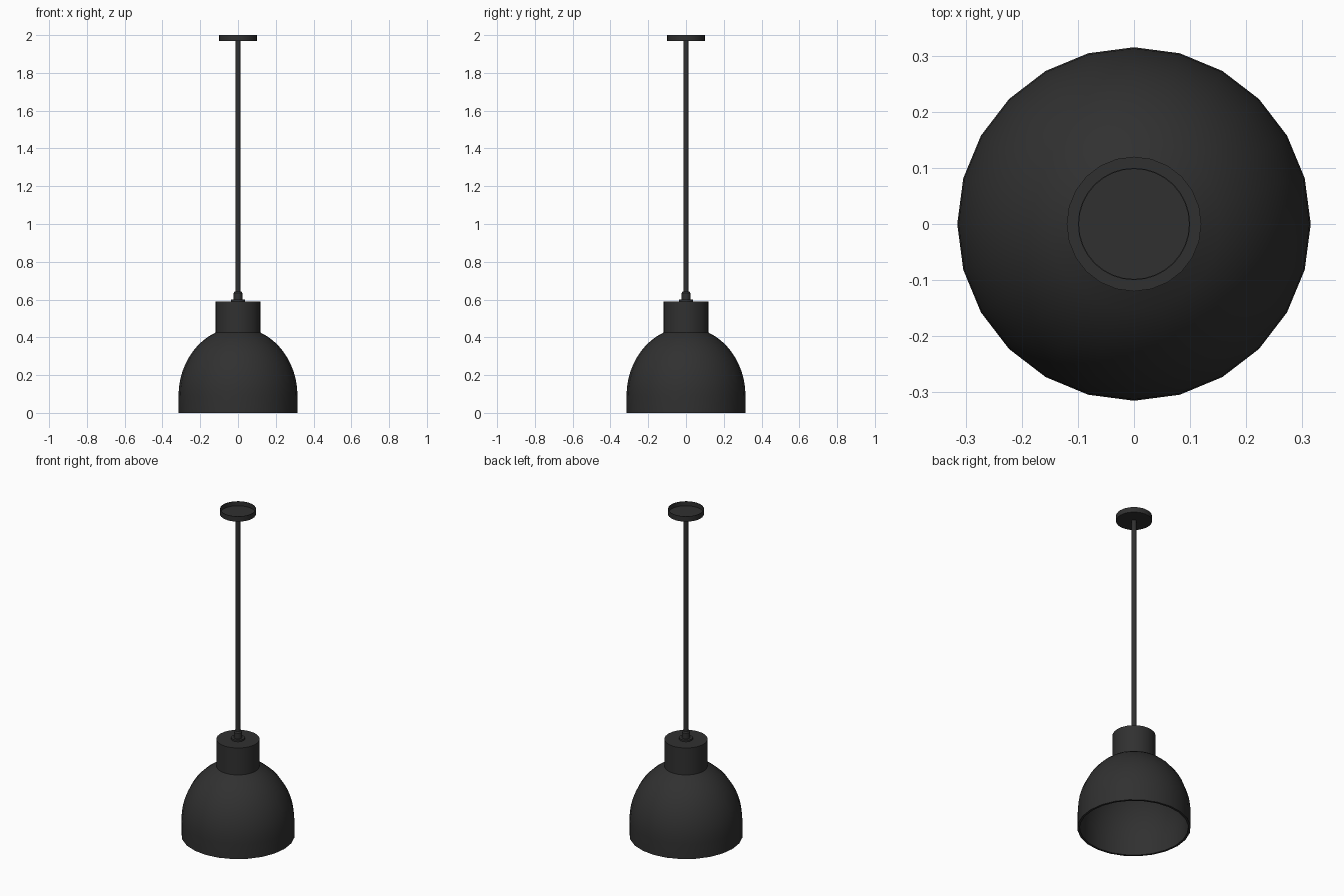
import bpy, bmesh, math

if "Cube" in bpy.data.objects:
    bpy.data.objects.remove(bpy.data.objects["Cube"])


def lathe(name, profile, sides):
    """Spin an (r, z) profile around the z axis; r = 0 ends close to a point."""
    bm = bmesh.new()
    rings = []
    for r, z in profile:
        if r == 0:
            rings.append([bm.verts.new((0, 0, z))] * sides)
        else:
            rings.append([bm.verts.new((r * math.cos(2 * math.pi * i / sides),
                                        r * math.sin(2 * math.pi * i / sides), z))
                          for i in range(sides)])
    for a, b in zip(rings, rings[1:]):
        for i in range(sides):
            j = (i + 1) % sides
            bm.faces.new(dict.fromkeys((a[i], a[j], b[j], b[i])))
    bmesh.ops.recalc_face_normals(bm, faces=bm.faces)
    mesh = bpy.data.meshes.new(name)
    bm.to_mesh(mesh)
    bm.free()
    obj = bpy.data.objects.new(name, mesh)
    bpy.context.collection.objects.link(obj)
    obj.data.materials.append(black)
    bpy.ops.object.select_all(action='DESELECT')
    obj.select_set(True)
    bpy.context.view_layer.objects.active = obj
    bpy.ops.object.shade_smooth_by_angle(angle=math.radians(35))
    return obj


def dome(radius, height, neck, steps=10):
    """Elliptical arc from the straight rim band up to the neck radius."""
    end = math.acos(neck / radius)
    return [(radius * math.cos(end * k / steps),
             0.09 + height * math.sin(end * k / steps)) for k in range(steps + 1)]


black = bpy.data.materials.new("black_metal")
black.diffuse_color = (0.03, 0.03, 0.03, 1)
black.use_nodes = True
black.node_tree.nodes["Principled BSDF"].inputs["Base Color"].default_value = black.diffuse_color

# Shade: outer skin from neck top to rim, then inner skin back up
outer = [(0.315, 0)] + dome(0.315, 0.362, 0.12) + [(0.12, 0.59), (0, 0.59)]
inner = [(0.302, 0)] + dome(0.302, 0.35, 0.108) + [(0.108, 0.578), (0, 0.578)]
lathe("shade", outer[::-1] + inner, 24)

# Collar and cord grip on top of the neck
lathe("cord_grip", [(0, 0.585), (0.038, 0.585), (0.038, 0.6), (0.023, 0.6),
                    (0.023, 0.635), (0.018, 0.642), (0, 0.642)], 24)

# Hanging rod
lathe("rod", [(0, 0.63), (0.014, 0.63), (0.014, 1.972), (0, 1.972)], 16)

# Ceiling canopy: shallow cup open at the top
lathe("ceiling_canopy", [(0, 1.968), (0.1, 1.968), (0.1, 2.0),
                         (0.098, 2.0), (0.098, 1.973), (0, 1.973)], 32)
